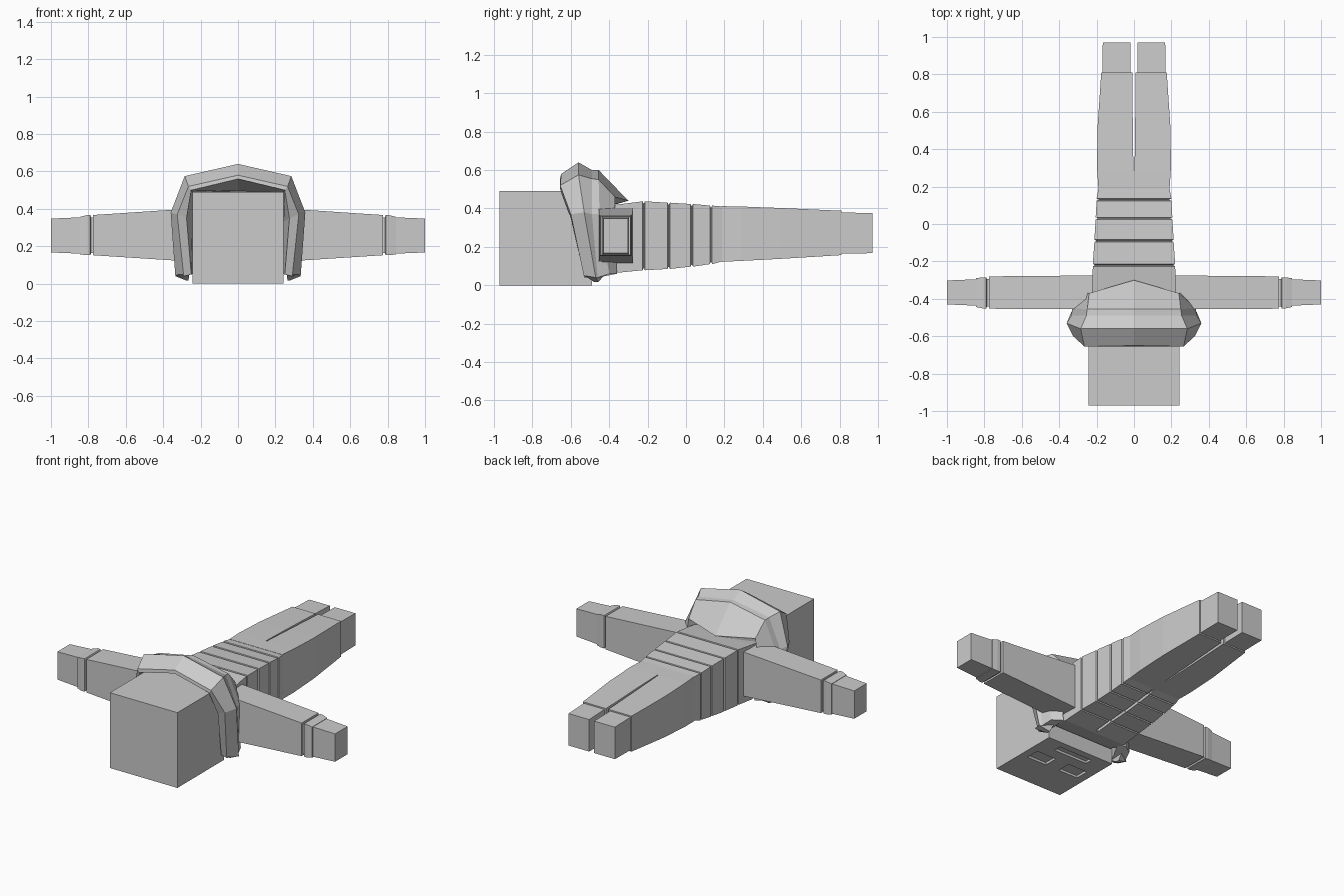
import bpy, bmesh

if "Cube" in bpy.data.objects:
    bpy.data.objects.remove(bpy.data.objects["Cube"])


def loft(name, rings, cap=True, closed_path=False, closed_ring=True):
    """Skin a list of equal-length point rings."""
    bm = bmesh.new()
    vs = [[bm.verts.new(p) for p in r] for r in rings]
    n = len(rings[0])
    count = len(vs) if closed_path else len(vs) - 1
    for i in range(count):
        a, b = vs[i], vs[(i + 1) % len(vs)]
        for j in range(n if closed_ring else n - 1):
            k = (j + 1) % n
            bm.faces.new((a[j], a[k], b[k], b[j]))
    if cap:
        bm.faces.new(vs[0])
        bm.faces.new(vs[-1])
    if closed_path:
        bm.faces.new([r[0] for r in vs])
        bm.faces.new([r[-1] for r in vs])
    bmesh.ops.recalc_face_normals(bm, faces=bm.faces)
    me = bpy.data.meshes.new(name)
    bm.to_mesh(me)
    bm.free()
    ob = bpy.data.objects.new(name, me)
    bpy.context.collection.objects.link(ob)
    return ob


def sec_y(y, x0, x1, z0, z1):
    return [(x0, y, z0), (x1, y, z0), (x1, y, z1), (x0, y, z1)]


def sec_x(x, y0, y1, z0, z1):
    return [(x, y0, z0), (x, y1, z0), (x, y1, z1), (x, y0, z1)]


def box(name, x0, x1, y0, y1, z0, z1):
    return loft(name, [sec_y(y0, x0, x1, z0, z1), sec_y(y1, x0, x1, z0, z1)])


def carve(ob, boxes):
    """Cut boxes out of an object and discard the cutters."""
    bpy.context.view_layer.objects.active = ob
    for b in boxes:
        c = box("cutter", *b)
        c.hide_render = True
        m = ob.modifiers.new("cut", 'BOOLEAN')
        m.operation, m.object, m.solver = 'DIFFERENCE', c, 'EXACT'
        bpy.ops.object.modifier_apply(modifier=m.name)
        bpy.data.objects.remove(c, do_unlink=True)


# Head, lying face down, with sunken eyes and mouth
head = box("head", -.243, .243, -.97, -.49, 0, .49)
carve(head, [(-.19, -.05, -.75, -.66, -.1, .015),
             (.05, .19, -.75, -.66, -.1, .015),
             (-.12, .12, -.585, -.535, -.1, .015)])

# Torso with narrow grooves between bands: y, half width, bottom, top
profile = [(-.48, .22, .09, .40), (-.36, .225, .065, .42), (-.22, .22, .078, .437),
           (-.09, .212, .085, .43), (.03, .205, .097, .423),
           (.13, .20, .11, .415), (.19, .19, .125, .41)]
rings = []
for i, (y, w, b, t) in enumerate(profile):
    if 1 < i < 6:
        for dy, s in ((-.006, 0), (-.002, .01), (.002, .01), (.006, 0)):
            rings.append(sec_y(y + dy, -w + s, w - s, b + s, t - s))
    else:
        rings.append(sec_y(y, -w, w, b, t))
torso = loft("torso", rings)
carve(torso, [(-.009, .009, -.34, .18, 0, .125)])

# Hips joining the legs
loft("hips", [sec_y(.185, -.19, .19, .122, .412), sec_y(.29, -.196, .196, .127, .41)])

for s, side in ((1, "right"), (-1, "left")):
    # Leg and foot: y, inner x, outer x, bottom, top
    leg = [(.185, .002, .19, .122, .412), (.29, .003, .197, .127, .41),
           (.5, .006, .196, .138, .402), (.81, .009, .175, .157, .388)]
    loft(side + "_leg", [sec_y(y, s * a, s * b, c, d) for y, a, b, c, d in leg])
    foot = [(.80, .02, .168, .165, .38), (.97, .018, .167, .167, .375)]
    loft(side + "_foot", [sec_y(y, s * a, s * b, c, d) for y, a, b, c, d in foot])

    # Sleeve, cuff and hand: x, y range, z range
    sleeve = [(.20, -.455, -.275, .115, .405), (.775, -.453, -.28, .152, .367)]
    loft(side + "_sleeve", [sec_x(s * x, *r) for x, *r in sleeve])
    cuff = [(.76, -.44, -.295, .163, .355), (.785, -.44, -.295, .163, .355),
            (.79, -.451, -.285, .152, .366), (.81, -.451, -.285, .152, .366),
            (.845, -.444, -.29, .157, .357)]
    loft(side + "_cuff", [sec_x(s * x, *r) for x, *r in cuff])
    hand = [(.83, -.437, -.295, .16, .355), (1.0, -.43, -.302, .167, .348)]
    loft(side + "_hand", [sec_x(s * x, *r) for x, *r in hand])

# Folded hood: half arches (bottom, side, shoulder, crown), mirrored
arches = [
    [(.25, -.53, .05), (.275, -.60, .35), (.25, -.655, .50), (0, -.655, .56)],
    [(.29, -.53, .04), (.325, -.60, .37), (.265, -.655, .52), (0, -.65, .58)],
    [(.335, -.47, .04), (.36, -.53, .38), (.285, -.56, .575), (0, -.56, .64)],
    [(.32, -.46, .04), (.335, -.49, .37), (.255, -.49, .555), (0, -.49, .60)],
    [(.30, -.40, .06), (.33, -.45, .37), (.25, -.455, .55), (0, -.455, .60)],
    [(.24, -.36, .06), (.26, -.37, .32), (.24, -.37, .46), (0, -.30, .44)],
    [(.21, -.40, .08), (.22, -.42, .32), (.21, -.44, .40), (0, -.42, .41)],
    [(.245, -.48, .05), (.244, -.48, .33), (.244, -.49, .49), (0, -.49, .495)],
]
full = [a + [(-x, y, z) for x, y, z in reversed(a[:-1])] for a in arches]
loft("hood", full, cap=False, closed_path=True, closed_ring=False)

# Hood tips hanging at the front of the collar
for s, side in ((1, "right"), (-1, "left")):
    loft(side + "_hood_tip", [
        [(s * .335, -.47, .04), (s * .32, -.53, .05), (s * .26, -.53, .05), (s * .26, -.42, .06)],
        [(s * .28, -.455, .018), (s * .28, -.48, .018), (s * .265, -.48, .018), (s * .265, -.455, .018)]])
